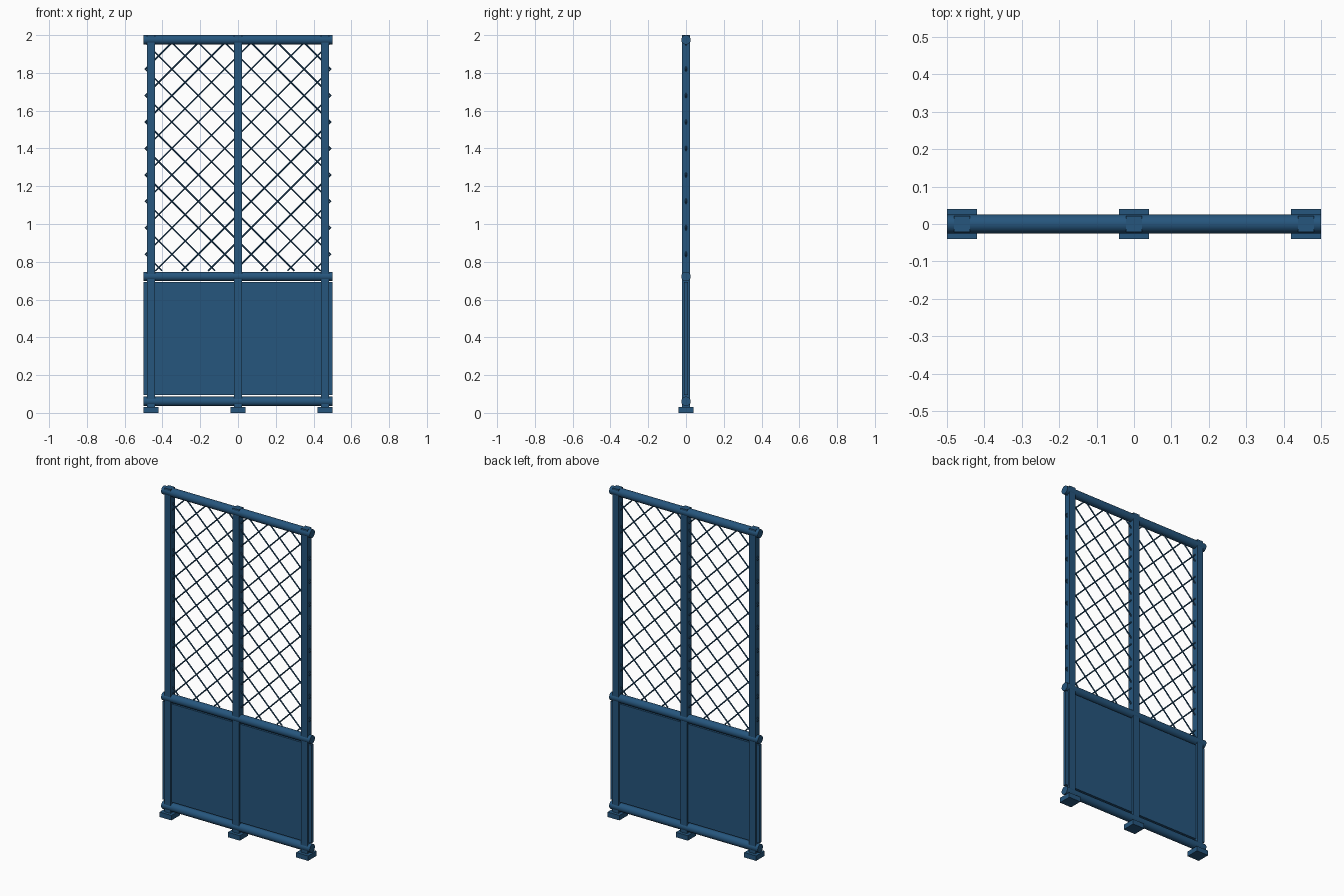
import bpy
import math
from mathutils import Vector

if "Cube" in bpy.data.objects:
    bpy.data.objects.remove(bpy.data.objects["Cube"], do_unlink=True)

# Single paint colour
paint = bpy.data.materials.new("blue_paint")
paint.use_nodes = True
colour = (0.019, 0.092, 0.205, 1)
paint.diffuse_color = colour
paint.node_tree.nodes["Principled BSDF"].inputs["Base Color"].default_value = colour


def box(name, low, high):
    low, high = Vector(low), Vector(high)
    bpy.ops.mesh.primitive_cube_add(size=1, location=(low + high) / 2)
    ob = bpy.context.object
    ob.name = name
    ob.scale = high - low
    bpy.ops.object.transform_apply(location=False, rotation=False, scale=True)
    ob.data.materials.append(paint)
    return ob


def rod(name, start, end, radius, sides):
    start, end = Vector(start), Vector(end)
    axis = end - start
    bpy.ops.mesh.primitive_cylinder_add(vertices=sides, radius=radius, depth=axis.length,
                                        location=(start + end) / 2)
    ob = bpy.context.object
    ob.name = name
    ob.rotation_euler = axis.to_track_quat('Z', 'Y').to_euler()
    bpy.ops.object.shade_smooth_by_angle(angle=math.radians(40))
    ob.data.materials.append(paint)
    return ob


# Square posts standing on foot plates
for side, x in (("right", -0.46), ("middle", 0), ("left", 0.46)):
    box(side + "_foot", (x - 0.04, -0.04, 0), (x + 0.04, 0.04, 0.03))
    box(side + "_post", (x - 0.021, -0.021, 0.03), (x + 0.021, 0.021, 2))

# Horizontal tubes
for level, z in (("bottom", 0.061), ("middle", 0.722), ("top", 1.975)):
    rod(level + "_rail", (-0.5, 0, z), (0.5, 0, z), 0.025, 32)

# Solid lower panel
box("lower_panel", (-0.5, -0.01, 0.095), (0.5, 0.01, 0.692))

# Diagonal wire mesh, clipped to the upper opening
LIMIT, LOW, HIGH, PITCH = 0.492, 0.752, 1.96, 0.14
for slope, lean in ((1, "rising"), (-1, "falling")):
    for k in range(1, 18):
        offset = PITCH * (k + 0.5)
        z0 = max(LOW, offset - LIMIT)
        z1 = min(HIGH, offset + LIMIT)
        if z1 - z0 > 0.01:
            rod(f"{lean}_wire_{k}", (slope * (z0 - offset), 0, z0),
                (slope * (z1 - offset), 0, z1), 0.004, 8)
